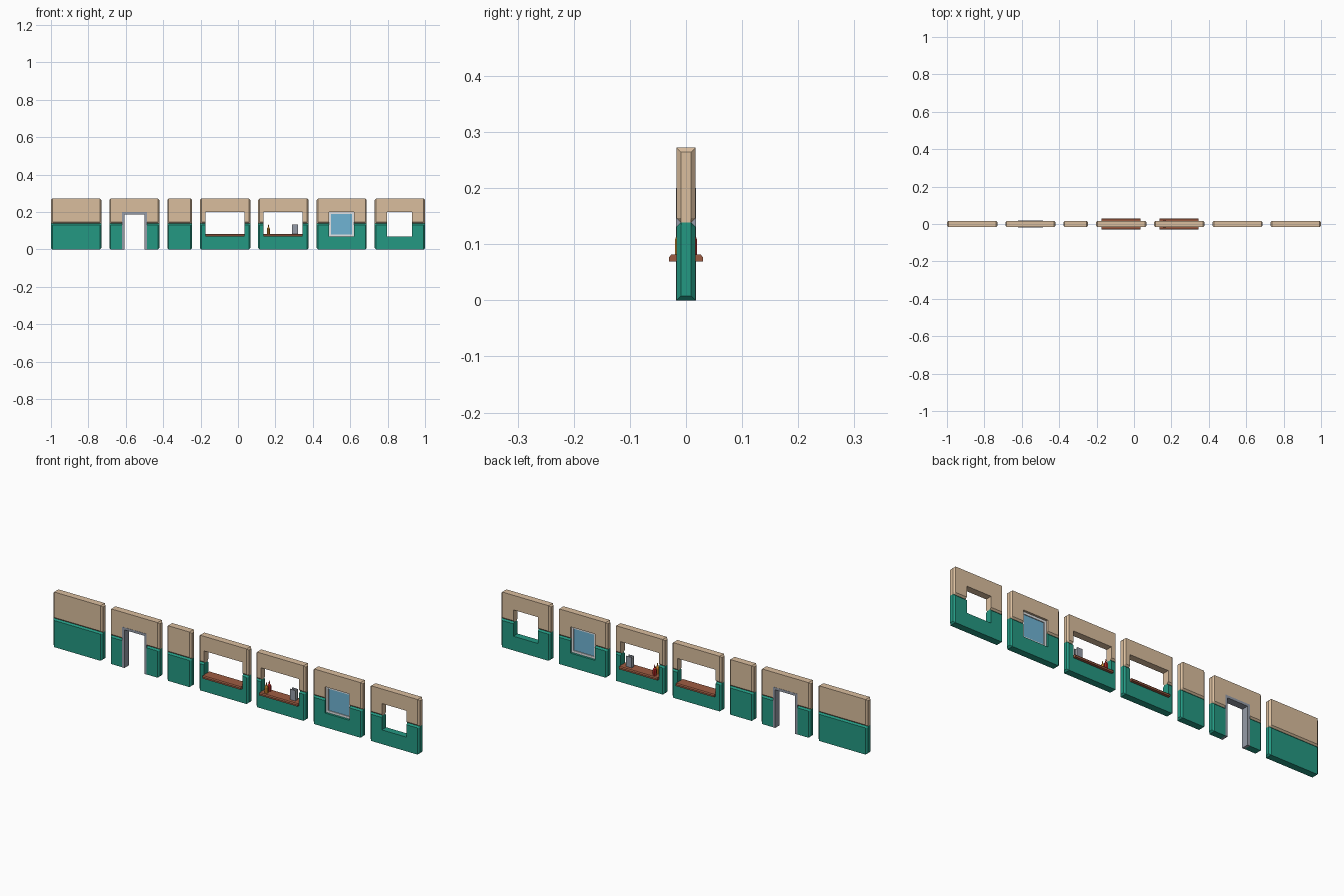
import bpy, bmesh, math

if "Cube" in bpy.data.objects:
    bpy.data.objects.remove(bpy.data.objects["Cube"])

T, C = 0.0168, 0.0075            # half thickness, chamfer
H, SPLIT = 0.272, 0.139          # wall height, colour break


def srgb(r, g, b):
    f = lambda c: c / 12.92 if c <= 0.04045 else ((c + 0.055) / 1.055) ** 2.4
    return tuple(f(v / 255) for v in (r, g, b)) + (1,)


def mat(name, *rgb):
    m = bpy.data.materials.new(name)
    m.diffuse_color = srgb(*rgb)
    m.use_nodes = True
    m.node_tree.nodes["Principled BSDF"].inputs["Base Color"].default_value = m.diffuse_color
    return m


CREAM = mat("cream", 218, 190, 158)
GREEN = mat("green", 36, 152, 130)
GREY = mat("grey metal", 150, 156, 168)
BROWN = mat("brown wood", 158, 92, 66)
GLASS = mat("blue glass", 112, 180, 212)
WHITE = mat("white", 238, 240, 242)
ORANGE = mat("mustard orange", 222, 145, 45)
RED = mat("red", 200, 45, 42)


def loft(name, rings, material):
    """Closed solid through a list of equal-length point rings."""
    bm = bmesh.new()
    vs = [[bm.verts.new(p) for p in r] for r in rings]
    n = len(vs[0])
    for a, b in zip(vs, vs[1:]):
        for i in range(n):
            j = (i + 1) % n
            bm.faces.new((a[i], a[j], b[j], b[i]))
    bm.faces.new(vs[0])
    bm.faces.new(vs[-1])
    bmesh.ops.recalc_face_normals(bm, faces=bm.faces)
    me = bpy.data.meshes.new(name)
    bm.to_mesh(me)
    bm.free()
    me.materials.append(material)
    ob = bpy.data.objects.new(name, me)
    bpy.context.collection.objects.link(ob)
    return ob


def box(name, x0, x1, y0, y1, z0, z1, material):
    ring = lambda x: [(x, y0, z0), (x, y1, z0), (x, y1, z1), (x, y0, z1)]
    return loft(name, [ring(x0), ring(x1)], material)


def mirrored(half, x):
    """Ring at x from a half profile of (y, z)."""
    return [(x, y, z) for y, z in half] + [(x, -y, z) for y, z in reversed(half)]


def cut(ob, hole):
    x0, x1, z0, z1 = hole
    cutter = box("opening_cutter", x0, x1, -0.1, 0.1, z0, z1, ob.data.materials[0])
    cutter.hide_render = True
    m = ob.modifiers.new("opening", 'BOOLEAN')
    m.object, m.operation, m.solver = cutter, 'DIFFERENCE', 'EXACT'
    bpy.context.view_layer.objects.active = ob
    bpy.ops.object.modifier_apply(modifier=m.name)
    bpy.data.objects.remove(cutter)


def wall(name, x0, x1, hole=None):
    """Two stacked blocks with chamfered ends and a V groove between them."""
    t = T - C
    upper_full = [(t, SPLIT), (T, SPLIT + C), (T, H)]
    upper_end = [(t, SPLIT), (t, SPLIT + C), (t, H - C)]
    lower_full = [(T, 0), (T, SPLIT - C), (t, SPLIT)]
    lower_end = [(t, C), (t, SPLIT - C), (t, SPLIT)]
    for part, full, end, m in (("upper", upper_full, upper_end, CREAM),
                               ("lower", lower_full, lower_end, GREEN)):
        ob = loft(name + "_" + part, [mirrored(end, x0), mirrored(full, x0 + C),
                                      mirrored(full, x1 - C), mirrored(end, x1)], m)
        if hole:
            cut(ob, hole)


def shelf(name, x0, x1):
    half = [(0.03, 0.069), (0.03, 0.077), (0.026, 0.082)]
    loft(name, [mirrored(half, x0), mirrored(half, x1)], BROWN)


def frame(name, x0, x1, z0, z1, w, d, material, sill=True):
    box(name + "_left", x0, x0 + w, -d, d, z0, z1, material)
    box(name + "_right", x1 - w, x1, -d, d, z0, z1, material)
    box(name + "_top", x0 + w, x1 - w, -d, d, z1 - w, z1, material)
    if sill:
        box(name + "_bottom", x0 + w, x1 - w, -d, d, z0, z0 + w, material)


def bottle(name, x, y, z, material):
    prof = [(0.009, 0), (0.0095, 0.026), (0.007, 0.032), (0.004, 0.035), (0.0015, 0.05)]
    ring = lambda r, h: [(x + r * math.cos(k * math.pi / 4 + math.pi / 8),
                          y + r * math.sin(k * math.pi / 4 + math.pi / 8), z + h)
                         for k in range(8)]
    loft(name, [ring(r, h) for r, h in prof], material)


# plain walls
wall("wide_wall", -1.0, -0.731)
wall("narrow_wall", -0.378, -0.246)

# doorway wall with metal frame
wall("door_wall", -0.688, -0.42, (-0.62, -0.487, -0.1, 0.2))
frame("door_frame", -0.62, -0.487, 0, 0.2, 0.012, T + 0.001, GREY, sill=False)

# two serving hatches with counters
for n, x in (("hatch", -0.203), ("stocked_hatch", 0.108)):
    wall(n + "_wall", x, x + 0.269, (x + 0.029, x + 0.238, 0.07, 0.2))
    shelf(n + "_counter", x + 0.029, x + 0.238)

# things standing on the second counter
bottle("mustard_bottle", 0.163, -0.011, 0.082, ORANGE)
bottle("ketchup_bottle", 0.163, 0.011, 0.082, RED)
box("napkin_holder_base", 0.29, 0.32, -0.01, 0.01, 0.082, 0.086, GREY)
for n, y in (("front", -0.01), ("back", 0.007)):
    box("napkin_holder_" + n, 0.29, 0.32, y, y + 0.003, 0.086, 0.134, GREY)
box("napkins", 0.293, 0.317, -0.006, 0.006, 0.086, 0.128, WHITE)

# glazed window wall
wall("window_wall", 0.42, 0.688, (0.486, 0.62, 0.07, 0.2))
frame("window_frame", 0.486, 0.62, 0.07, 0.2, 0.011, 0.006, WHITE)
box("window_glass", 0.497, 0.609, -0.002, 0.002, 0.081, 0.189, GLASS)

# open window wall
wall("open_window_wall", 0.731, 1.0, (0.797, 0.931, 0.07, 0.2))
